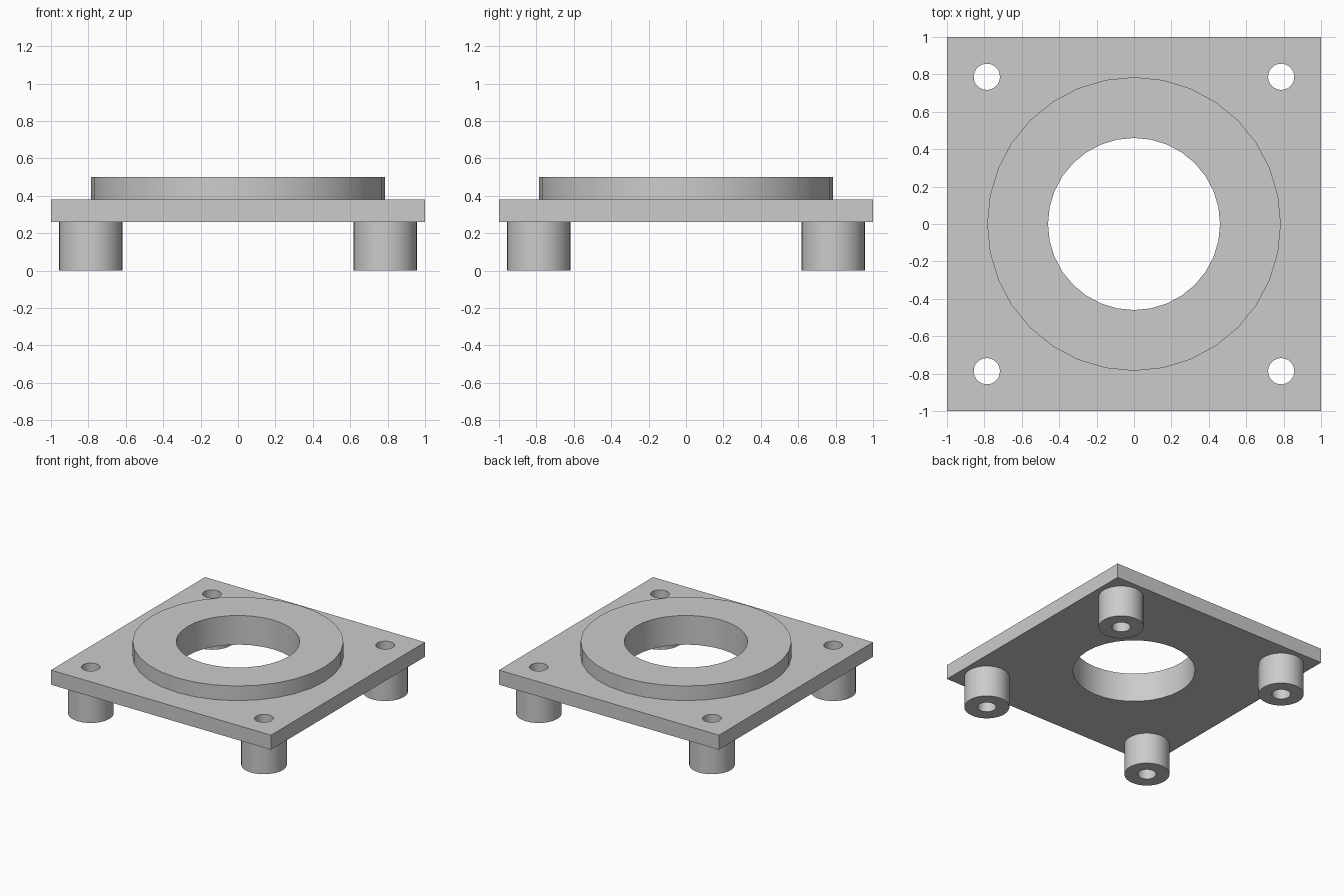
import bpy
import bmesh
import math

PLATE_BOTTOM, PLATE_TOP, RING_TOP = 0.26, 0.38, 0.50
BORE, RING_RADIUS = 0.46, 0.785
LEG_POS, LEG_RADIUS, SCREW_RADIUS = 0.787, 0.17, 0.07
SIDES = 32

cube = bpy.data.objects.get("Cube")
if cube:
    bpy.data.objects.remove(cube, do_unlink=True)

grey = bpy.data.materials.new("light_grey")
grey.use_nodes = True
grey.diffuse_color = (0.6, 0.6, 0.6, 1)
grey.node_tree.nodes["Principled BSDF"].inputs["Base Color"].default_value = grey.diffuse_color


def circle(x, y, radius):
    angles = [math.tau * i / SIDES for i in range(SIDES)]
    return [(x + radius * math.cos(a), y + radius * math.sin(a)) for a in angles]


def finish(name, bm):
    bmesh.ops.recalc_face_normals(bm, faces=bm.faces)
    mesh = bpy.data.meshes.new(name)
    bm.to_mesh(mesh)
    bm.free()
    mesh.materials.append(grey)
    obj = bpy.data.objects.new(name, mesh)
    bpy.context.collection.objects.link(obj)
    bpy.ops.object.select_all(action="DESELECT")
    obj.select_set(True)
    bpy.context.view_layer.objects.active = obj
    bpy.ops.object.shade_smooth_by_angle(angle=math.radians(30))
    return obj


def extruded(name, outline, holes, bottom, top):
    """Flat outline with holes, extruded between two heights."""
    bm = bmesh.new()
    edges = []
    for loop in [outline] + holes:
        verts = [bm.verts.new((x, y, bottom)) for x, y in loop]
        edges += [bm.edges.new((a, b)) for a, b in zip(verts, verts[1:] + verts[:1])]
    bmesh.ops.triangle_fill(bm, use_beauty=True, edges=edges)
    result = bmesh.ops.extrude_face_region(bm, geom=bm.faces[:], use_keep_orig=True)
    raised = [g for g in result["geom"] if isinstance(g, bmesh.types.BMVert)]
    bmesh.ops.translate(bm, verts=raised, vec=(0, 0, top - bottom))
    return finish(name, bm)


def tube(name, x, y, outer, inner, bottom, top, open_end):
    """Hollow cylinder, left open at the end that meets the plate."""
    bm = bmesh.new()
    rings = [[bm.verts.new((px, py, z)) for px, py in circle(x, y, r)]
             for r, z in ((outer, bottom), (outer, top), (inner, top), (inner, bottom))]
    skipped = {"top": 1, "bottom": 3}[open_end]
    for k in range(4):
        if k == skipped:
            continue
        a, b = rings[k], rings[(k + 1) % 4]
        for i in range(SIDES):
            j = (i + 1) % SIDES
            bm.faces.new((a[i], a[j], b[j], b[i]))
    return finish(name, bm)


corners = [("front_right", -1, -1), ("front_left", 1, -1),
           ("back_left", 1, 1), ("back_right", -1, 1)]

# Square plate with the central bore and four screw holes
extruded("base_plate", [(x, y) for _, x, y in corners],
         [circle(0, 0, BORE)] + [circle(x * LEG_POS, y * LEG_POS, SCREW_RADIUS)
                                 for _, x, y in corners],
         PLATE_BOTTOM, PLATE_TOP)

# Raised collar around the bore
tube("raised_ring", 0, 0, RING_RADIUS, BORE, PLATE_TOP, RING_TOP, "bottom")

# Hollow standoff legs
for corner, x, y in corners:
    tube(corner + "_leg", x * LEG_POS, y * LEG_POS, LEG_RADIUS, SCREW_RADIUS,
         0, PLATE_BOTTOM, "top")
